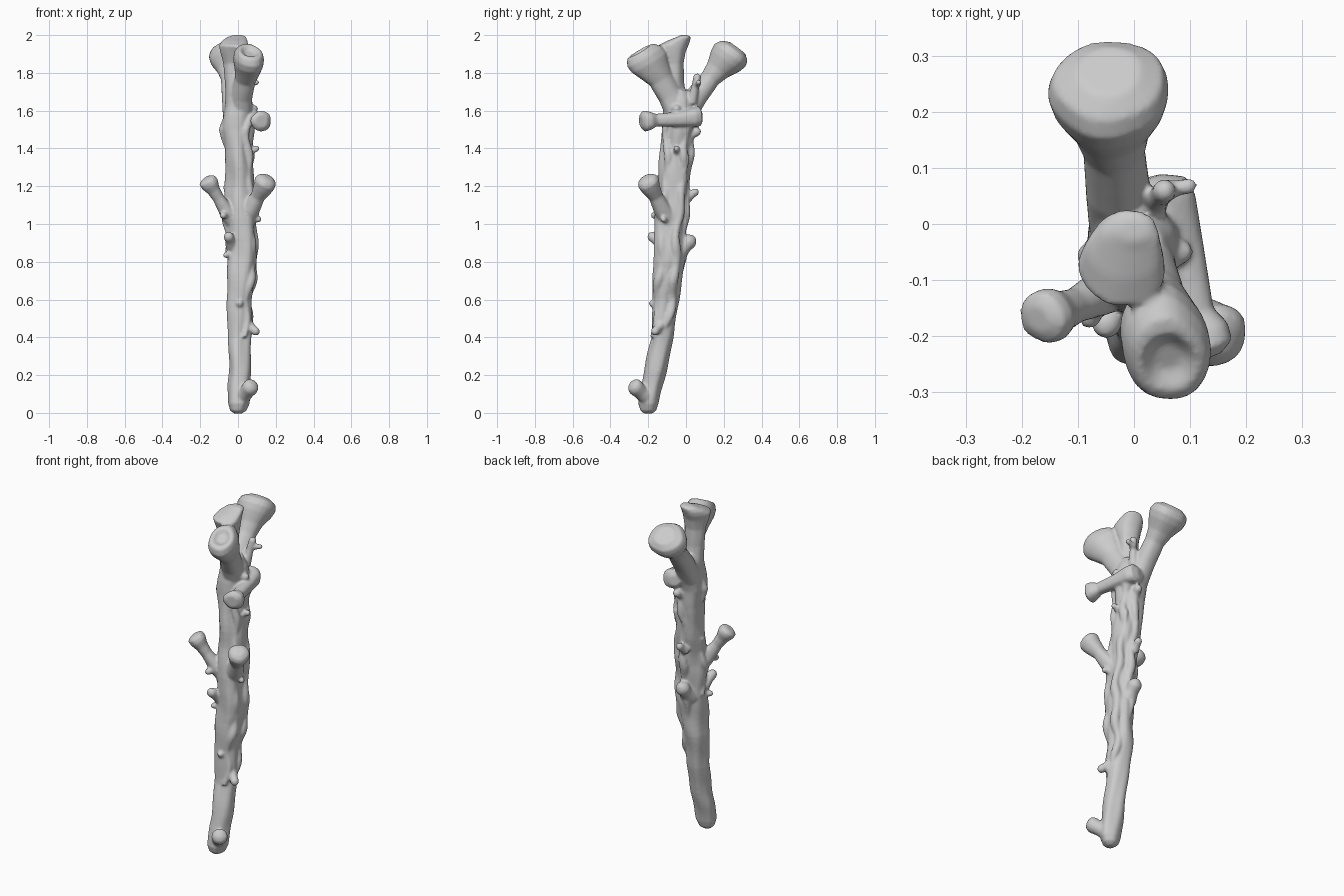
import bpy, bmesh, math
from mathutils import Vector

bm = bmesh.new()
SIDES = 24


def tube(points, level=False, ridges=0.0, steps=6, wave=0.0):
    """Closed tube through (x, y, z, ru[, rv]); level=True keeps rings horizontal."""
    pts = [tuple(p) if len(p) == 5 else (*p, p[3]) for p in points]
    axis = (Vector(pts[-1][:3]) - Vector(pts[0][:3])).normalized()
    if level:
        u, v = Vector((1, 0, 0)), Vector((0, 1, 0))
    else:
        u = axis.cross(Vector((0, 0, 1))).normalized()
        v = u.cross(axis)
    rows = [[a + (b - a) * s / steps for a, b in zip(p, q)]
            for p, q in zip(pts, pts[1:]) for s in range(steps)] + [pts[-1]]
    rings = []
    for x, y, z, ru, rv in rows:
        c = Vector((x + wave * math.sin(29 * z), y + wave * math.sin(23 * z + 2), z))
        swell = 1 + 18 * wave * math.sin(37 * z + 1)
        ring = []
        for i in range(SIDES):
            a = 2 * math.pi * i / SIDES
            k = swell + ridges * (math.sin(3 * a + 5 * z) + 0.8 * math.sin(5 * a - 8 * z + 1)
                                  + 0.6 * math.sin(2 * a + 17 * z) + 0.5 * math.sin(a + 31 * z))
            ring.append(bm.verts.new(c + k * (u * ru * math.cos(a) + v * rv * math.sin(a))))
        rings.append(ring)
    faces = [bm.faces.new(rings[0][::-1]), bm.faces.new(rings[-1])]
    for r, q in zip(rings, rings[1:]):
        for i in range(SIDES):
            j = (i + 1) % SIDES
            faces.append(bm.faces.new((r[i], r[j], q[j], q[i])))
    bmesh.ops.recalc_face_normals(bm, faces=faces)


# Leaning, gnarled trunk
tube([(0, -.2, -.004, .02), (0, -.2, .012, .042), (.002, -.198, .05, .055), (.005, -.178, .15, .058),
      (.01, -.163, .22, .059), (.008, -.125, .4, .061, .058), (.005, -.108, .6, .066, .07),
      (.022, -.095, .8, .076, .083), (.02, -.09, .9, .075, .08), (.015, -.09, 1.03, .08, .077),
      (.01, -.065, 1.2, .076, .08), (.0, -.05, 1.4, .073, .082), (-.005, -.04, 1.5, .085, .085),
      (.0, -.03, 1.58, .08, .1), (0, -.035, 1.66, .068, .088), (0, -.04, 1.71, .05, .06)],
     level=True, ridges=.05)

# Front top branch with blunt, slightly dished end
tube([(.015, -.05, 1.58, .06), (.02, -.085, 1.68, .058, .065), (.038, -.135, 1.765, .055, .066),
      (.048, -.17, 1.81, .066, .085), (.054, -.2, 1.855, .078, .108), (.058, -.222, 1.886, .078, .108),
      (.062, -.242, 1.912, .066, .085), (.063, -.246, 1.917, .05, .06), (.06, -.235, 1.9, .025, .03)],
     ridges=.02)

# Middle top branch
tube([(-.01, -.05, 1.6, .06), (-.015, -.06, 1.75, .055, .048), (-.018, -.062, 1.85, .06, .047),
      (-.02, -.068, 1.91, .072, .066), (-.02, -.068, 1.945, .076, .082), (-.015, -.04, 1.97, .066, .062),
      (-.005, -.012, 1.99, .05, .038), (0, -.01, 2.0, .025, .02)], level=True, ridges=.03)

# Back top branch with flared, rounded end
tube([(-.02, -.01, 1.56, .06), (-.03, .06, 1.68, .058, .058), (-.035, .13, 1.77, .056, .052),
      (-.04, .17, 1.815, .07, .066), (-.045, .21, 1.862, .1, .094), (-.045, .234, 1.892, .108, .103),
      (-.045, .256, 1.916, .098, .09), (-.045, .272, 1.932, .055, .055)], ridges=.02)

# Sideways branch crossing the right face
tube([(.02, .08, 1.57, .03), (.04, .068, 1.57, .055), (.06, .04, 1.565, .052),
      (.085, -.04, 1.555, .04), (.11, -.16, 1.55, .034), (.12, -.19, 1.547, .05),
      (.122, -.222, 1.545, .057), (.123, -.24, 1.545, .035)], ridges=.03)

# Right and left middle branches
tube([(.03, -.08, 1.0, .055), (.07, -.125, 1.08, .048), (.105, -.16, 1.145, .038),
      (.132, -.187, 1.19, .052), (.146, -.2, 1.22, .06), (.155, -.208, 1.238, .05),
      (.16, -.213, 1.248, .025)], ridges=.02)
tube([(-.01, -.09, 1.0, .05), (-.055, -.12, 1.06, .042), (-.105, -.145, 1.14, .031),
      (-.13, -.155, 1.18, .036), (-.15, -.162, 1.212, .049), (-.165, -.168, 1.232, .047),
      (-.172, -.17, 1.242, .025)], ridges=.02)

# Foot knob
tube([(.01, -.19, .07, .045), (.045, -.24, .11, .039), (.066, -.268, .136, .044),
      (.076, -.28, .15, .037), (.08, -.288, .158, .016)])

# Short stubs and twigs: start, end, radius
STUBS = [((.01, -.05, .84), (.01, .02, .91), .038), ((.0, 0, 1.13), (.01, .05, 1.17), .02),
         ((-.03, -.12, .88), (-.05, -.18, .935), .026), ((-.03, -.12, .84), (-.065, -.14, .835), .016),
         ((.05, -.13, .47), (.095, -.165, .43), .022), ((.06, -.05, 1.38), (.1, -.05, 1.4), .016),
         ((.01, .01, 1.46), (.02, .06, 1.49), .022), ((.05, -.09, 1.02), (.11, -.12, 1.025), .016),
         ((-.04, -.1, 1.06), (-.08, -.17, 1.045), .018), ((.03, .03, 1.64), (.055, .06, 1.78), .02),
         ((.055, .06, 1.74), (.1, .068, 1.75), .014), ((.05, -.05, 1.6), (.085, -.05, 1.61), .022),
         ((0, -.12, .56), (.01, -.18, .58), .018)]
for s, e, r in STUBS:
    s, e = Vector(s), Vector(e)
    d = (e - s).normalized()
    tube([(*s, r * 1.4), (*s.lerp(e, .6), r), (*e, r * 1.05),
          (*(e + d * r * .5), r * .8), (*(e + d * r * .9), r * .3)], steps=3)

# Root-like strands running along the bark
STRANDS = [[(.035, -.15, .25, .015), (.05, -.125, .4, .02), (.055, -.07, .6, .023),
            (.08, -.06, .8, .028), (.078, -.045, 1.0, .022), (.065, -.02, 1.2, .022), (.055, 0, 1.36, .012)],
           [(.04, -.17, .4, .014), (.045, -.15, .6, .02), (.07, -.13, .8, .03), (.06, -.12, .95, .025),
            (.06, -.1, 1.2, .02), (.045, -.1, 1.5, .022), (.045, -.08, 1.62, .012)],
           [(0, -.06, .6, .015), (.015, -.02, .85, .024), (.025, -.01, 1.05, .024), (.0, .01, 1.3, .02),
            (.03, .03, 1.5, .022)],
           [(.055, -.02, 1.25, .02), (.06, -.02, 1.4, .022), (.06, .03, 1.56, .03)],
           [(-.05, -.08, .85, .014), (-.055, -.09, 1.0, .022), (-.06, -.05, 1.2, .016)],
           [(-.05, -.05, 1.38, .015), (-.075, -.05, 1.5, .024), (-.055, -.05, 1.62, .015)]]
for s in STRANDS:
    tube(s, level=True, steps=14, wave=.007)

# Fuse everything into one smooth organic skin
me = bpy.data.meshes.new("branching_trunk")
bm.to_mesh(me)
bm.free()
ob = bpy.data.objects.new("branching_trunk", me)
bpy.context.collection.objects.link(ob)
rm = ob.modifiers.new("fuse", 'REMESH')
rm.mode = 'VOXEL'
rm.voxel_size = .007
rm.use_smooth_shade = True
sm = ob.modifiers.new("soften", 'SMOOTH')
sm.factor = .5
sm.iterations = 4
